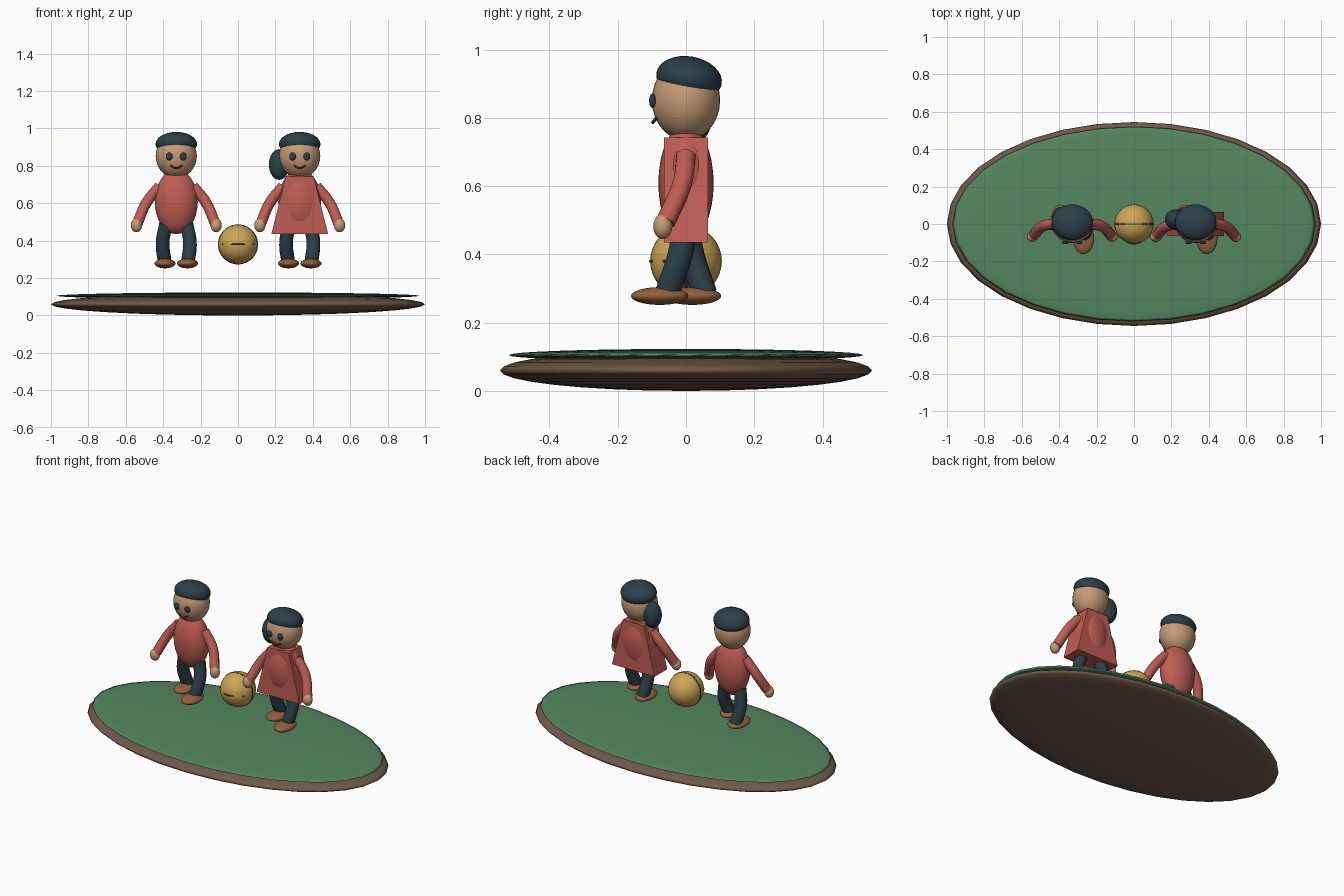
import bpy, math
from mathutils import Matrix, Vector

if "Cube" in bpy.data.objects:
    bpy.data.objects.remove(bpy.data.objects["Cube"])


def material(name, rgb):
    m = bpy.data.materials.new(name)
    m.diffuse_color = (*rgb, 1)
    m.use_nodes = True
    m.node_tree.nodes["Principled BSDF"].inputs["Base Color"].default_value = m.diffuse_color
    return m


SKIN = material("skin", (0.56, 0.33, 0.18))
RED = material("red_cloth", (0.52, 0.11, 0.085))
DARK = material("dark_slate", (0.025, 0.05, 0.065))
SHOE = material("shoe_leather", (0.30, 0.12, 0.045))
GREEN = material("grass_green", (0.09, 0.24, 0.12))
BROWN = material("earth_brown", (0.16, 0.10, 0.065))
YELLOW = material("ball_yellow", (0.62, 0.38, 0.09))
MOUTH = material("mouth_brown", (0.10, 0.025, 0.015))


def ellipsoid(name, center, radii, mat, tilt=0.0):
    bpy.ops.mesh.primitive_uv_sphere_add(segments=32, ring_count=16, radius=1)
    ob = bpy.context.object
    ob.name = name
    ob.data.transform(Matrix.Rotation(tilt, 4, 'X') @ Matrix.Diagonal((*radii, 1)))
    ob.location = center
    ob.data.materials.append(mat)
    bpy.ops.object.shade_smooth()
    return ob


def tube(name, points, radius, mat, origin=(0, 0, 0)):
    cu = bpy.data.curves.new(name, 'CURVE')
    cu.dimensions = '3D'
    cu.bevel_depth = radius
    cu.bevel_resolution = 4
    cu.resolution_u = 10
    cu.use_fill_caps = True
    sp = cu.splines.new('BEZIER')
    sp.bezier_points.add(len(points) - 1)
    for bp, p in zip(sp.bezier_points, points):
        bp.co = p
        bp.handle_left_type = bp.handle_right_type = 'AUTO'
    cu.materials.append(mat)
    ob = bpy.data.objects.new(name, cu)
    ob.location = origin
    bpy.context.collection.objects.link(ob)
    return ob


def dress(name, x):
    # flared trapezoid extruded front to back
    outline = [(-0.152, 0.435), (0.152, 0.435), (0.075, 0.742), (-0.075, 0.742)]
    verts = [(px, y, z) for y in (-0.064, 0.064) for px, z in outline]
    faces = [(0, 1, 2, 3), (7, 6, 5, 4)]
    faces += [(i, i + 4, (i + 1) % 4 + 4, (i + 1) % 4) for i in range(4)]
    me = bpy.data.meshes.new(name)
    me.from_pydata(verts, [], faces)
    me.materials.append(RED)
    ob = bpy.data.objects.new(name, me)
    ob.location.x = x
    bpy.context.collection.objects.link(ob)


def child(prefix, x):
    def part(name, c, r, mat, tilt=0.0):
        ellipsoid(f"{prefix}_{name}", (x + c[0], c[1], c[2]), r, mat, tilt)

    def limb(name, pts, r, mat):
        tube(f"{prefix}_{name}", pts, r, mat, (x, 0, 0))

    # head, hair cap and torso
    part("head", (0, 0, 0.852), (0.11, 0.1, 0.118), SKIN)
    part("hair", (0, 0.009, 0.916), (0.111, 0.097, 0.064), DARK, math.radians(-10))
    part("torso", (0, 0, 0.608), (0.115, 0.081, 0.173), RED)
    # smile
    limb("mouth", [(-0.032, -0.085, 0.801), (0, -0.097, 0.787), (0.032, -0.085, 0.801)],
         0.005, MOUTH)
    for s, side in ((-1, "left"), (1, "right")):
        part(f"{side}_eye", (s * 0.038, -0.098, 0.85), (0.018, 0.01, 0.021), DARK)
        # arm and hand
        limb(f"{side}_arm", [(s * 0.09, 0, 0.69), (s * 0.158, -0.012, 0.605),
                             (s * 0.207, -0.06, 0.495)], 0.029, RED)
        part(f"{side}_hand", (s * 0.213, -0.068, 0.482), (0.03, 0.028, 0.037), SKIN)
        # striding leg: right foot forward, left foot back
        limb(f"{side}_leg", [(s * 0.055, 0, 0.49), (s * 0.073, -s * 0.02, 0.39),
                             (s * 0.062, -s * 0.055, 0.285)], 0.037, DARK)
        part(f"{side}_shoe", (s * 0.06, -0.029 - s * 0.048, 0.278),
             (0.056, 0.084, 0.026), SHOE)


# base
ellipsoid("base_earth", (0, 0, 0.06), (1.0, 0.545, 0.06), BROWN)
ellipsoid("base_grass", (0, 0, 0.105), (0.97, 0.52, 0.018), GREEN)

# two children
child("boy", -0.33)
child("girl", 0.33)
dress("girl_dress", 0.33)
ellipsoid("girl_side_bun", (0.22, 0.025, 0.807), (0.055, 0.052, 0.082), DARK)

# ball with a seam ring and a short front seam
ellipsoid("ball", (0, 0, 0.38), (0.105, 0.105, 0.105), YELLOW)
bpy.ops.mesh.primitive_torus_add(major_segments=48, minor_segments=8, major_radius=0.102,
                                 minor_radius=0.005, location=(0, 0, 0.38),
                                 rotation=(math.pi / 2, 0, 0))
seam = bpy.context.object
seam.name = "ball_seam"
seam.data.materials.append(DARK)
bpy.ops.object.shade_smooth()
tube("ball_front_seam", [(-0.085, -0.061, 0.38), (0, -0.105, 0.38), (0.085, -0.061, 0.38)],
     0.004, DARK)
